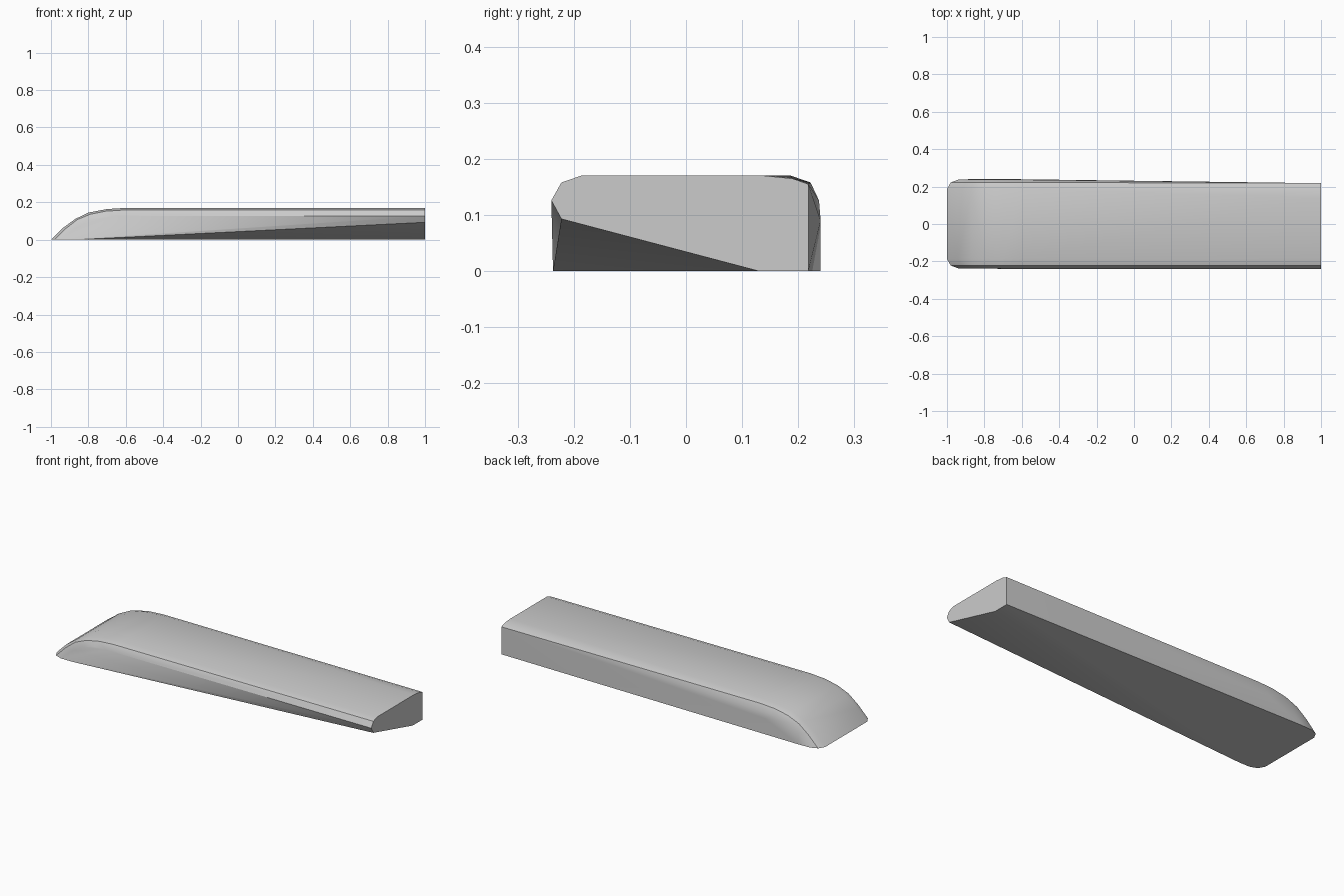
import bpy, bmesh

if "Cube" in bpy.data.objects:
    bpy.data.objects.remove(bpy.data.objects["Cube"])

bm = bmesh.new()


def add(points):
    for p in points:
        bm.verts.new(p)


# nose: three nested side profiles (x, z), stepped inwards to round the shoulders
crown = [(-1.0, 0.0), (-0.94, 0.06), (-0.87, 0.111), (-0.80, 0.145), (-0.70, 0.164), (-0.60, 0.17)]
shoulder = [(-0.98, 0.0), (-0.92, 0.06), (-0.86, 0.107), (-0.79, 0.136), (-0.71, 0.152), (-0.62, 0.158)]
flank = [(-0.94, 0.0), (-0.87, 0.062), (-0.80, 0.104), (-0.73, 0.12), (-0.64, 0.126)]
for profile, y in ((crown, 0.187), (shoulder, 0.222), (flank, 0.237)):
    for side in (-1, 1):
        add((x, side * y, z) for x, z in profile)

# widest points of the sole near the nose
add([(-0.87, -0.237, 0.0), (-0.87, 0.24, 0.0), (-0.66, 0.24, 0.09), (-0.66, -0.24, 0.126)])

# cut end outline (y, z), with the sole rising towards the front
end = [(0.218, 0.0), (0.13, 0.0), (-0.185, 0.083), (-0.222, 0.093), (-0.24, 0.126),
       (-0.222, 0.158), (-0.187, 0.17), (0.14, 0.17), (0.19, 0.165), (0.218, 0.155)]
add((1.0, y, z) for y, z in end)

# wrap everything in one convex skin
hull = bmesh.ops.convex_hull(bm, input=bm.verts[:])
loose = [v for v in bm.verts if not v.link_faces]
bmesh.ops.delete(bm, geom=loose, context='VERTS')
bmesh.ops.dissolve_limit(bm, angle_limit=0.01, verts=bm.verts[:], edges=bm.edges[:])
bmesh.ops.recalc_face_normals(bm, faces=bm.faces[:])

mesh = bpy.data.meshes.new("tapered_block")
bm.to_mesh(mesh)
bm.free()
block = bpy.data.objects.new("tapered_block", mesh)
bpy.context.collection.objects.link(block)
bpy.context.view_layer.objects.active = block
block.select_set(True)
bpy.ops.object.shade_smooth_by_angle()
